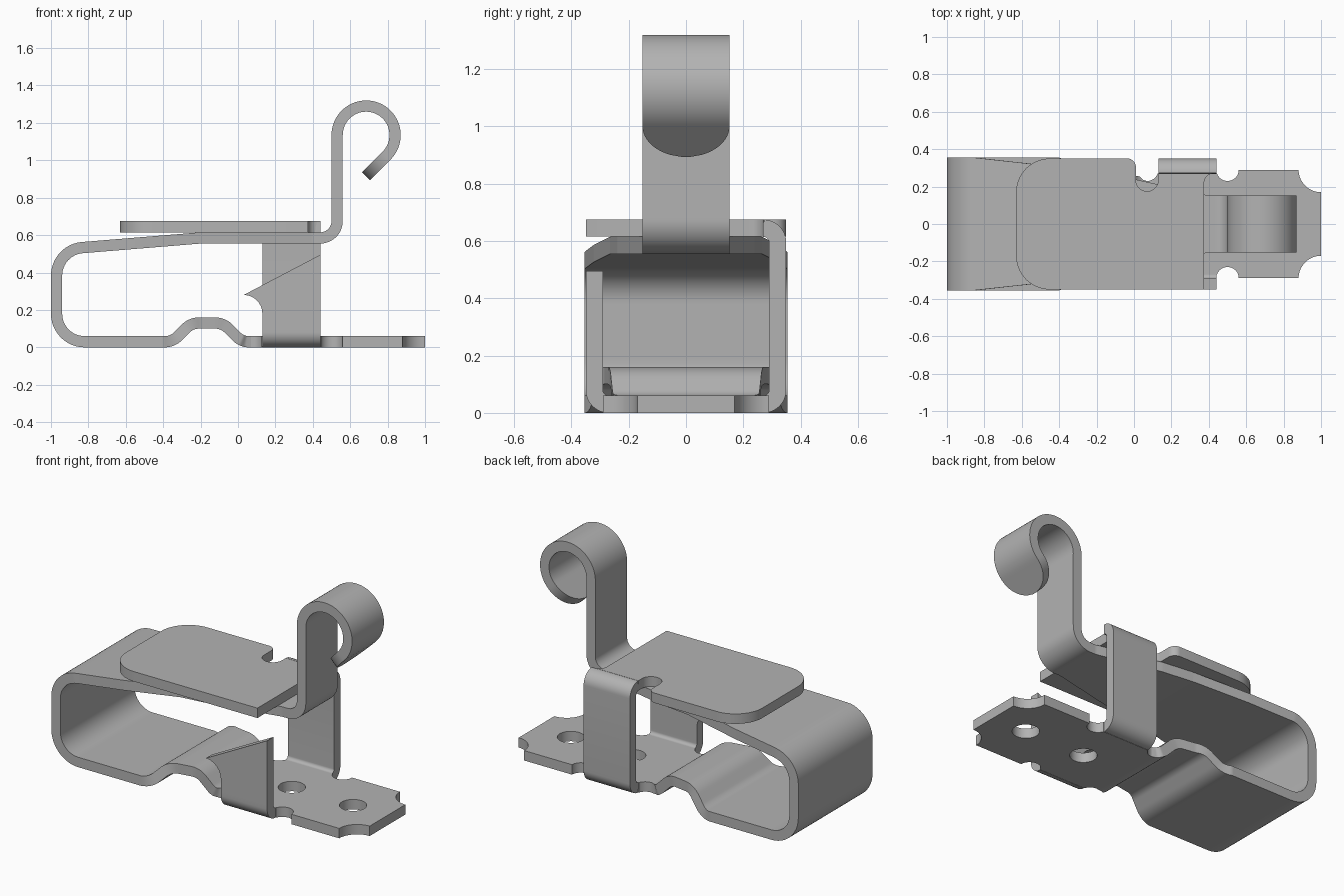
import bpy, bmesh, math
from mathutils import Vector

if "Cube" in bpy.data.objects:
    bpy.data.objects.remove(bpy.data.objects["Cube"])

T = 0.03  # half the sheet thickness

steel = bpy.data.materials.new("grey_steel")
steel.use_nodes = True
steel.diffuse_color = (0.45, 0.45, 0.45, 1)
steel.node_tree.nodes["Principled BSDF"].inputs["Base Color"].default_value = (0.45, 0.45, 0.45, 1)


def finish(name, bm):
    bmesh.ops.recalc_face_normals(bm, faces=bm.faces)
    me = bpy.data.meshes.new(name)
    bm.to_mesh(me)
    bm.free()
    me.materials.append(steel)
    ob = bpy.data.objects.new(name, me)
    bpy.context.collection.objects.link(ob)
    bpy.ops.object.select_all(action='DESELECT')
    ob.select_set(True)
    bpy.context.view_layer.objects.active = ob
    bpy.ops.object.shade_smooth_by_angle(angle=math.radians(30))


def arc(cx, cy, r, a0, a1, n=16):
    angles = [math.radians(a0 + (a1 - a0) * i / n) for i in range(n + 1)]
    return [(cx + r * math.cos(a), cy + r * math.sin(a)) for a in angles]


def rounded(points, n=12):
    """Open path of (u, v, radius) with its corners filleted."""
    out = []
    for i, (u, v, r) in enumerate(points):
        p = Vector((u, v))
        if r == 0 or i in (0, len(points) - 1):
            out.append(p)
            continue
        d0 = (Vector(points[i - 1][:2]) - p).normalized()
        d1 = (Vector(points[i + 1][:2]) - p).normalized()
        half = d0.angle(d1) / 2
        c = p + (d0 + d1).normalized() * (r / math.sin(half))
        a = p + d0 * (r / math.tan(half)) - c
        b = p + d1 * (r / math.tan(half)) - c
        sweep = a.angle_signed(b)
        for k in range(n + 1):
            t = -sweep * k / n
            out.append(c + Vector((a.x * math.cos(t) - a.y * math.sin(t),
                                   a.x * math.sin(t) + a.y * math.cos(t))))
    return out


def densify(path, step):
    out = [path[0]]
    for a, b in zip(path, path[1:]):
        n = max(1, math.ceil((b - a).length / step))
        out += [a.lerp(b, k / n) for k in range(1, n + 1)]
    return out


def ribbon(name, path, span, place):
    """Bent sheet along a 2D path; span(i, p) gives its two side limits."""
    bm = bmesh.new()
    rings = []
    for i, p in enumerate(path):
        d = (path[min(i + 1, len(path) - 1)] - path[max(i - 1, 0)]).normalized()
        nrm = Vector((-d.y, d.x)) * T
        lo, hi = span(i, p)
        rings.append([bm.verts.new(place(q.x, q.y, w)) for q, w in
                      ((p - nrm, lo), (p - nrm, hi), (p + nrm, hi), (p + nrm, lo))])
    for a, b in zip(rings, rings[1:]):
        for k in range(4):
            bm.faces.new((a[k], a[(k + 1) % 4], b[(k + 1) % 4], b[k]))
    bm.faces.new(rings[0])
    bm.faces.new(rings[-1])
    finish(name, bm)


def plate(name, loops, place, depth):
    """Flat sheet cut from closed outlines (the first outer, the rest holes)."""
    bm = bmesh.new()
    edges = []
    for loop in loops:
        vs = [bm.verts.new(place(*p)) for p in loop]
        edges += [bm.edges.new((vs[i - 1], vs[i])) for i in range(len(vs))]
    bmesh.ops.triangle_fill(bm, edges=edges, use_beauty=True)
    new = bmesh.ops.extrude_face_region(bm, geom=bm.faces[:])["geom"]
    bmesh.ops.translate(bm, verts=[g for g in new if isinstance(g, bmesh.types.BMVert)], vec=depth)
    finish(name, bm)


def interp(table, x):
    for (x0, w0), (x1, w1) in zip(table, table[1:]):
        if x <= x1:
            return w0 + (w1 - w0) * max(0, x - x0) / (x1 - x0)
    return table[-1][1]


# Spring strip: hump, end loop, tapering top run and curled hook
course = [(0.07, 0.03, 0), (0.02, 0.03, 0.09), (-0.08, 0.13, 0.1), (-0.25, 0.13, 0.1),
          (-0.35, 0.03, 0.1), (-0.97, 0.03, 0.15), (-0.97, 0.522, 0.15),
          (-0.2, 0.585, 0.3), (0.53, 0.585, 0.09)]
course += [(x, z, 0) for x, z in arc(0.685, 1.135, 0.155, 180, -45, 40)]
course += [(0.685, 0.915, 0)]
spring = densify(rounded(course), 0.01)
remaining = [0.0]
for a, b in zip(spring[::-1], spring[-2::-1]):
    remaining.insert(0, remaining[0] + (a - b).length)
TOP_W = [(-0.85, 0.355), (-0.55, 0.322), (-0.2, 0.265), (0, 0.24), (0.4, 0.152)]
LOW_W = [(-0.4, 0.355), (-0.2, 0.285), (-0.08, 0.265), (0.02, 0.254), (0.04, 0.238), (0.07, 0.23)]


def spring_span(i, p):
    w = interp(LOW_W if p.y < 0.3 else TOP_W, p.x)
    s = remaining[i]
    if s < 0.152:  # rounded hook tip
        w = max(0.015, math.sqrt(0.152 ** 2 - (0.152 - s) ** 2))
    return -w, w


ribbon("spring_strip", spring, spring_span, lambda u, v, w: (u, w, v))

# Base plate with relief notches, scooped end corners and two holes
side = arc(0.07, 0.29, 0.06, 270, 340, 10) + [(0.13, 0.27), (0.44, 0.27)]
side += arc(0.5, 0.29, 0.06, 200, 360) + arc(1.0, 0.29, 0.12, 180, 270)
outline = side + [(x, -y) for x, y in reversed(side)]
holes = [arc(x, 0, 0.075, 0, 360, 40)[:-1] for x in (0.36, 0.77)]
plate("base_plate", [outline] + holes, lambda u, v: (u, v, 0), (0, 0, 2 * T))

# Back wall, bent up from the base and over into the top plate
ribbon("back_wall", rounded([(0.27, 0.03, 0), (0.32, 0.03, 0.05), (0.32, 0.645, 0.05), (0.27, 0.645, 0)]),
       lambda i, p: (0.13, 0.44), lambda u, v, w: (w, u, v))

# Front wall: bend from the base, then an upright with a side ear
ribbon("front_wall_bend", rounded([(-0.27, 0.03, 0), (-0.32, 0.03, 0.05), (-0.32, 0.1, 0)]),
       lambda i, p: (0.13, 0.44), lambda u, v, w: (w, u, v))
ear = [(0.13, 0.1), (0.44, 0.1), (0.44, 0.495), (-0.05, 0.495)]
ear += arc(0.03, 0.36, 0.08, 180, 270) + arc(0.03, 0.18, 0.1, 90, 0)
plate("front_wall", [ear], lambda u, v: (u, -0.35, v), (0, 2 * T, 0))

# Top plate with rounded end, relief notch and a filleted neck to the back wall
top = [(0.375, -0.35)] + arc(-0.45, -0.17, 0.18, 270, 180) + arc(-0.45, 0.17, 0.18, 180, 90)
top += arc(-0.035, 0.305, 0.045, 90, 0, 8) + arc(0.07, 0.235, 0.06, 180, 360)
top += [(0.13, 0.27), (0.44, 0.27)] + arc(0.425, 0.22, 0.05, 90, 180, 8)
plate("top_plate", [top], lambda u, v: (u, v, 0.615), (0, 0, 2 * T))
